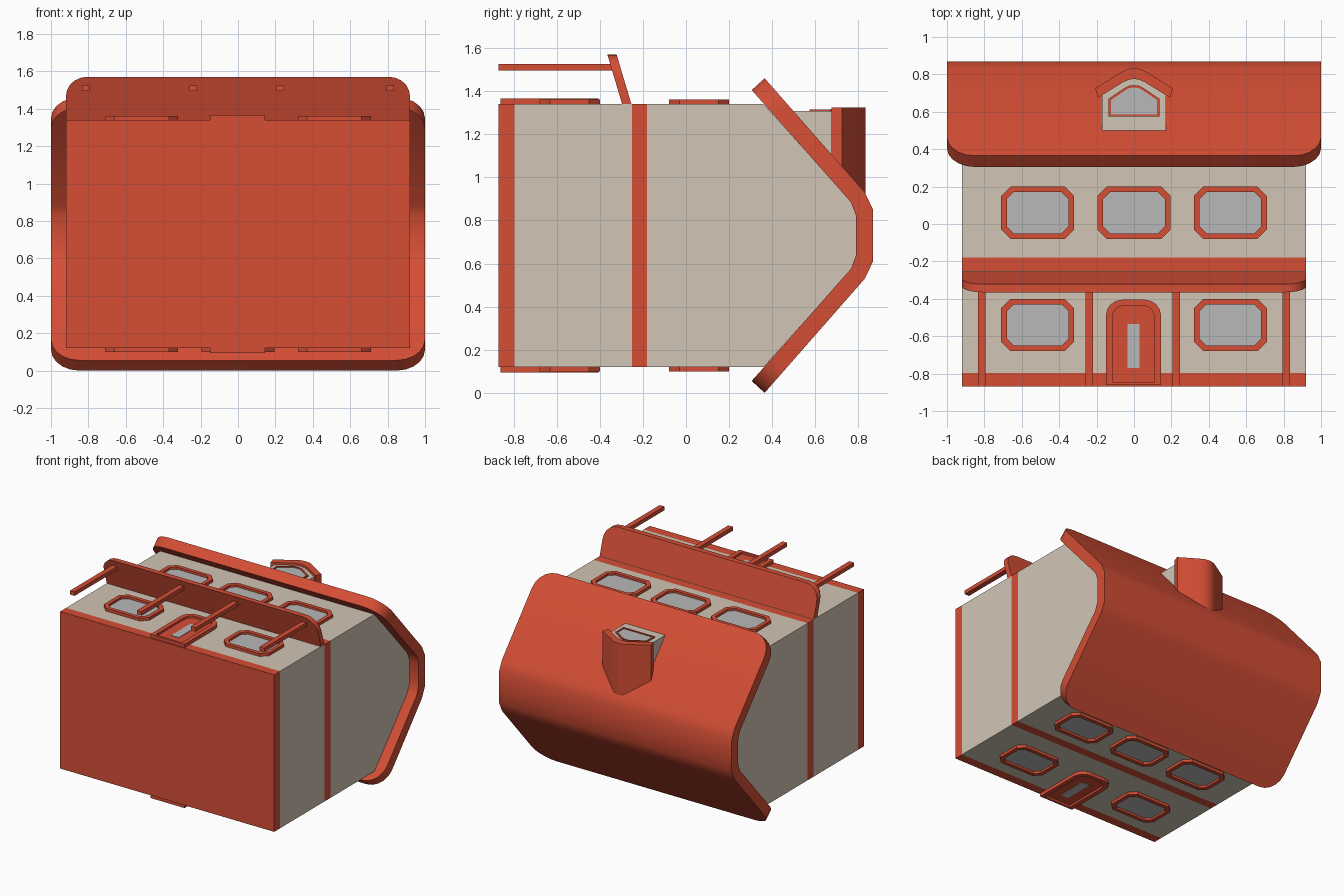
import bpy, bmesh, math
from mathutils import Vector

if "Cube" in bpy.data.objects:
    bpy.data.objects.remove(bpy.data.objects["Cube"])

MID = 0.73            # centre plane between front and back walls
FRONT = 1.34          # front wall height in z (house lies on its back)


def material(name, rgb):
    m = bpy.data.materials.new(name)
    m.diffuse_color = (*rgb, 1)
    m.use_nodes = True
    m.node_tree.nodes["Principled BSDF"].inputs["Base Color"].default_value = m.diffuse_color
    return m


RED = material("brick red", (0.66, 0.076, 0.036))
CREAM = material("warm beige", (0.64, 0.56, 0.46))
GREY = material("glass grey", (0.48, 0.48, 0.48))


def finish(name, bm, mats, smooth=False):
    bmesh.ops.recalc_face_normals(bm, faces=bm.faces[:])
    me = bpy.data.meshes.new(name)
    bm.to_mesh(me)
    bm.free()
    for m in mats:
        me.materials.append(m)
    ob = bpy.data.objects.new(name, me)
    bpy.context.collection.objects.link(ob)
    if smooth:
        bpy.ops.object.select_all(action='DESELECT')
        ob.select_set(True)
        bpy.context.view_layer.objects.active = ob
        bpy.ops.object.shade_smooth_by_angle(angle=math.radians(35))
    return ob


def bridge(bm, a, b):
    n = len(a)
    for i in range(n):
        j = (i + 1) % n
        bm.faces.new((a[i], a[j], b[j], b[i]))


def prism(name, pts, z0, z1, mat, smooth=False):
    """Outline in xy extruded along z."""
    bm = bmesh.new()
    a, b = [[bm.verts.new((x, y, z)) for x, y in pts] for z in (z0, z1)]
    bridge(bm, a, b)
    bm.faces.new(a)
    bm.faces.new(b)
    return finish(name, bm, [mat], smooth)


def ring(name, outer, inner, z0, z1, mat):
    """Frame between two xy outlines, extruded along z."""
    bm = bmesh.new()
    loops = [[bm.verts.new((x, y, z)) for x, y in pts]
             for pts, z in ((outer, z0), (outer, z1), (inner, z1), (inner, z0))]
    for i in range(4):
        bridge(bm, loops[i], loops[(i + 1) % 4])
    return finish(name, bm, [mat])


def sheet(name, stations):
    """Slab lofted through stations (half width, outer yz, inner yz)."""
    bm = bmesh.new()
    rows = [[bm.verts.new((s * w, *p)) for s, p in ((-1, o), (-1, i), (1, i), (1, o))]
            for w, o, i in stations]
    for a, b in zip(rows, rows[1:]):
        bridge(bm, a, b)
    bm.faces.new(rows[0])
    bm.faces.new(rows[-1])
    return finish(name, bm, [RED], True)


def rounded_edge(w, r, o0, o1, i0, i1):
    """Stations rounding the corners of a sheet's free edge, radius r."""
    o0, o1, i0, i1 = map(Vector, (o0, o1, i0, i1))
    do, di = (o1 - o0).normalized(), (i1 - i0).normalized()
    out = []
    for k in range(6):
        a = math.pi / 2 * k / 5
        t = r * (1 - math.cos(a))
        out.append((w - r + r * math.sin(a), o0 + do * t, i0 + di * t))
    return out


def flip(p):
    return (p[0], 2 * MID - p[1])


# House body: gabled section along x, flush red bands and red underside
half = [(-0.87, FRONT), (0.36, FRONT), (0.768, 0.885), (0.792, 0.82)]
section = half + [flip(p) for p in reversed(half)]
bm = bmesh.new()
ends = [[bm.verts.new((x, y, z)) for y, z in section] for x in (-0.92, 0.92)]
bridge(bm, *ends)
for e in ends:
    bm.faces.new(e)
for y in (-0.797, -0.25, -0.18):
    bmesh.ops.bisect_plane(bm, geom=bm.verts[:] + bm.edges[:] + bm.faces[:],
                           plane_co=(0, y, 0), plane_no=(0, 1, 0))
for f in bm.faces:
    y = f.calc_center_median().y
    f.material_index = int(y < -0.797 or -0.25 < y < -0.18)
finish("house_body", bm, [CREAM, RED])

# Main roof: folded sheet with a blunt ridge and rounded eave corners
o = [(0.365, 1.46), (0.83, 0.93), (0.868, 0.85)]
i = [(0.305, 1.405), (0.765, 0.885), (0.79, 0.82)]
side = rounded_edge(1.0, 0.15, o[0], o[1], i[0], i[1])
side += [(1.0, o[k], i[k]) for k in (1, 2)]
sheet("main_roof", side + [(w, flip(a), flip(b)) for w, a, b in reversed(side)])

# Porch roof and posts
porch = rounded_edge(0.92, 0.11, (-0.322, 1.57), (-0.252, 1.335),
                     (-0.365, 1.57), (-0.295, 1.335))
sheet("porch_roof", porch + [(0.92, (-0.252, 1.335), (-0.295, 1.335))])
for n, x in enumerate((-0.815, -0.24, 0.225, 0.815)):
    prism(f"porch_post_{n + 1}",
          [(x - 0.02, -0.87), (x + 0.02, -0.87), (x + 0.02, -0.34), (x - 0.02, -0.34)],
          1.495, 1.525, RED)


def octagon(cx, cy, w, h, c):
    return [(cx + x, cy + y) for x, y in
            ((-w, c - h), (c - w, -h), (w - c, -h), (w, c - h),
             (w, h - c), (w - c, h), (c - w, h), (-w, h - c))]


def arched(cx, w, y0, y1, r):
    pts = [(cx - w, y0), (cx + w, y0)]
    for sx, start in ((1, 0), (-1, 90)):
        for k in range(5):
            a = math.radians(start + 22.5 * k)
            pts.append((cx + sx * (w - r) + r * math.cos(a), y1 - r + r * math.sin(a)))
    return pts


# Windows and door, the same on front and back walls
for wall, z, d in (("front", FRONT, 1), ("back", 2 * MID - FRONT, -1)):
    spots = [(-0.515, 0.06), (0, 0.06), (0.515, 0.06), (-0.515, -0.54), (0.515, -0.54)]
    for n, (x, y) in enumerate(spots):
        inner = octagon(x, y, 0.165, 0.11, 0.037)
        ring(f"{wall}_window_frame_{n + 1}", octagon(x, y, 0.195, 0.14, 0.05), inner,
             z - 0.01 * d, z + 0.022 * d, RED)
        prism(f"{wall}_window_glass_{n + 1}", inner, z - 0.002 * d, z + 0.005 * d, GREY)
    inner = arched(-0.003, 0.112, -0.845, -0.437, 0.06)
    ring(f"{wall}_door_frame", arched(-0.003, 0.147, -0.862, -0.405, 0.085), inner,
         z - 0.01 * d, z + 0.026 * d, RED)
    prism(f"{wall}_door", inner, z - 0.01 * d, z + 0.01 * d, RED)
    prism(f"{wall}_door_glass", [(-0.035, -0.77), (0.03, -0.77), (0.03, -0.535), (-0.035, -0.535)],
          z + 0.009 * d, z + 0.014 * d, GREY)


def mirrored(pts):
    """Right half outline from bottom to peak, mirrored in x."""
    return pts + [(-x, y) for x, y in reversed(pts) if x > 0]


# Dormer: wall, curved hood and window
prism("dormer_wall", mirrored([(0.172, 0.50), (0.172, 0.70), (0.065, 0.765), (0.03, 0.779), (0, 0.782)]),
      0.9, 1.307, CREAM)
top = [(0.208, 0.725), (0.075, 0.808), (0.038, 0.828), (0, 0.834)]
under = [(0.193, 0.675), (0.06, 0.757), (0.03, 0.771), (0, 0.776)]
prism("dormer_roof", mirrored(top) + mirrored(under)[::-1], 0.86, 1.325, RED, True)
inner = mirrored([(0.124, 0.586), (0.124, 0.662), (0.045, 0.716), (0.025, 0.726), (0, 0.729)])
ring("dormer_window_frame",
     mirrored([(0.136, 0.574), (0.136, 0.669), (0.05, 0.728), (0.028, 0.739), (0, 0.742)]),
     inner, 1.30, 1.316, RED)
prism("dormer_window_glass", inner, 1.303, 1.31, GREY)
